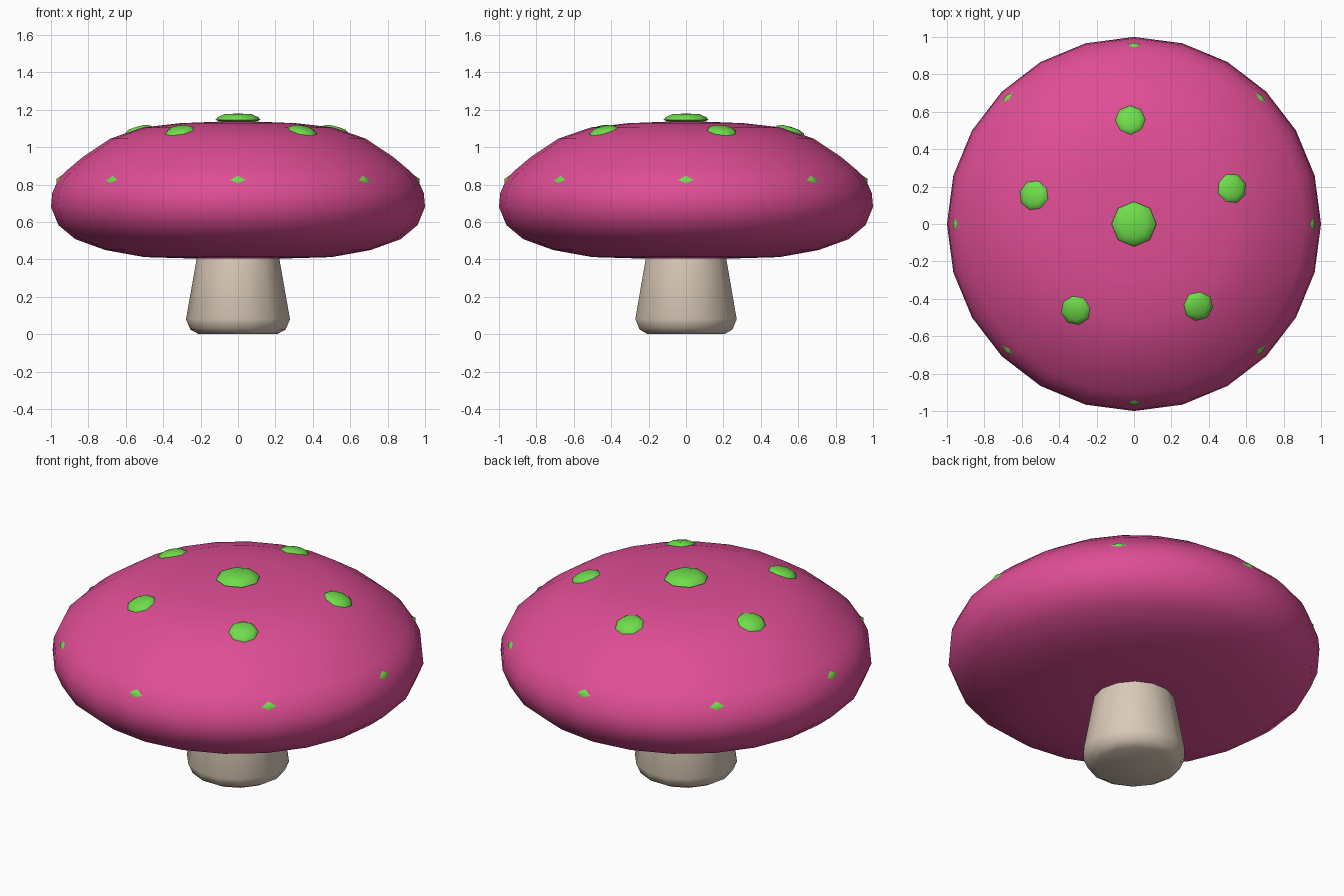
import bpy, bmesh
from math import sin, cos, pi, radians
from mathutils import Vector

cube = bpy.data.objects.get("Cube")
if cube:
    bpy.data.objects.remove(cube, do_unlink=True)


def make_material(name, rgb):
    mat = bpy.data.materials.new(name)
    mat.use_nodes = True
    color = (*rgb, 1)
    mat.diffuse_color = color
    mat.node_tree.nodes["Principled BSDF"].inputs["Base Color"].default_value = color
    return mat


pink = make_material("pink cap", (0.74, 0.075, 0.30))
green = make_material("green spots", (0.16, 0.73, 0.07))
cream = make_material("cream stem", (0.70, 0.59, 0.48))


def lathe(name, profile, sides, mat, angle=60):
    """Revolve (radius, height) points around z; radius 0 makes a pole."""
    bm = bmesh.new()
    rings = []
    for r, z in profile:
        count = sides if r > 0 else 1
        rings.append([bm.verts.new((r * cos(2 * pi * i / sides), r * sin(2 * pi * i / sides), z))
                      for i in range(count)])
    for low, high in zip(rings, rings[1:]):
        for i in range(sides):
            j = (i + 1) % sides
            corners = [low[i % len(low)], low[j % len(low)], high[j % len(high)], high[i % len(high)]]
            bm.faces.new(list(dict.fromkeys(corners)))
    bmesh.ops.recalc_face_normals(bm, faces=bm.faces)
    mesh = bpy.data.meshes.new(name)
    bm.to_mesh(mesh)
    bm.free()
    mesh.materials.append(mat)
    obj = bpy.data.objects.new(name, mesh)
    bpy.context.collection.objects.link(obj)
    bpy.ops.object.select_all(action="DESELECT")
    obj.select_set(True)
    bpy.context.view_layer.objects.active = obj
    bpy.ops.object.shade_smooth_by_angle(angle=radians(angle))
    return obj


# Cap: flattened dome with a shallow underside
lathe("cap", [(0, 0.405), (0.26, 0.405), (0.5, 0.412), (0.71, 0.45), (0.87, 0.508),
              (0.96, 0.583), (1.0, 0.68), (0.993, 0.755), (0.96, 0.83), (0.91, 0.88),
              (0.83, 0.947), (0.684, 1.045), (0.51, 1.105), (0.31, 1.128), (0, 1.14)],
      24, pink)

# Stem: tapered, with a rounded foot
lathe("stem", [(0, 0), (0.21, 0), (0.255, 0.025), (0.278, 0.08), (0.218, 0.42), (0, 0.42)],
      14, cream)


def spot(name, location, normal, radius, height, sides=8):
    """Low dome lying on the cap surface."""
    if sides == 4:
        profile = [(0, -height), (radius, 0), (0, height)]
    else:
        profile = [(0, -height), (radius, 0), (radius * 0.92, height * 0.4),
                   (radius * 0.62, height * 0.88), (0, height)]
    obj = lathe(name, profile, sides, green)
    obj.location = location
    obj.rotation_euler = Vector(normal).to_track_quat("Z", "Y").to_euler()
    return obj


# Large centre spot
spot("top_spot", (0, 0, 1.145), (0, 0, 1), 0.12, 0.035)

# Ring of five medium spots
for i in range(5):
    a = radians(92 + 72 * i)
    spot(f"upper_spot_{i + 1}", (0.555 * cos(a), 0.555 * sin(a), 1.082),
         (0.30 * cos(a), 0.30 * sin(a), 1), 0.083, 0.027)

# Ring of eight small diamond spots near the rim
for i in range(8):
    a = i * pi / 4
    rim = spot(f"rim_spot_{i + 1}", (0.957 * cos(a), 0.957 * sin(a), 0.825),
               (cos(a), sin(a), 0.6), 0.043, 0.014, 4)
    rim.scale.y = 0.6
    rim.rotation_mode = "QUATERNION"
    # Tangent axis sideways, surface normal outwards
    side = Vector((-sin(a), cos(a), 0))
    out = Vector((cos(a), sin(a), 0.55)).normalized()
    up = out.cross(side)
    from mathutils import Matrix
    rim.rotation_quaternion = Matrix((side, up, out)).transposed().to_quaternion()
